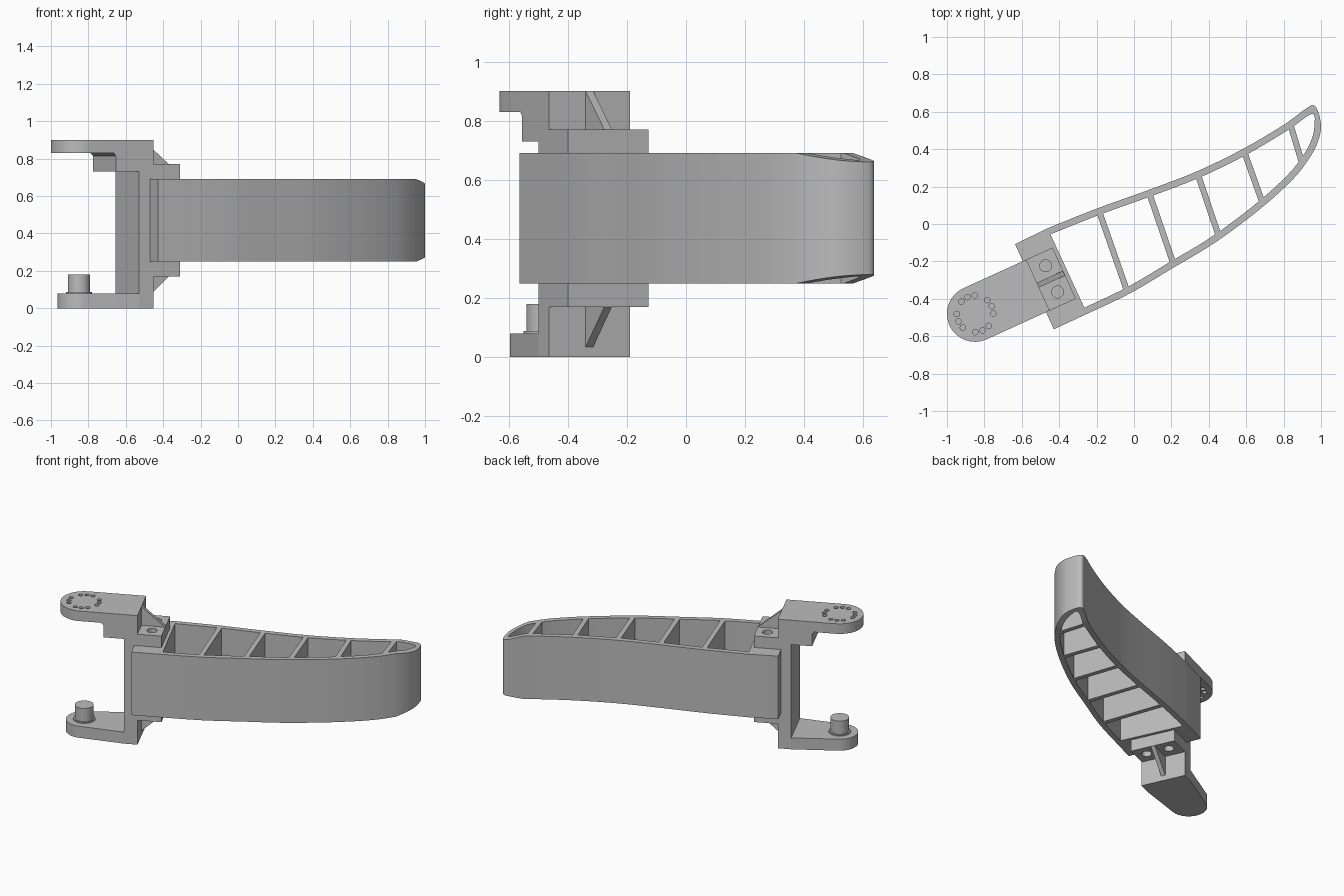
import bpy
import bmesh
from math import cos, sin, pi, radians
from mathutils import Matrix, Vector

cube = bpy.data.objects.get("Cube")
if cube:
    bpy.data.objects.remove(cube)

grey = bpy.data.materials.new("plain grey")
grey.use_nodes = True
colour = (0.5, 0.5, 0.5, 1)
grey.diffuse_color = colour
grey.node_tree.nodes["Principled BSDF"].inputs["Base Color"].default_value = colour

# Bracket frame: origin on the pin axis, x along the arms
FRAME = Matrix.Translation((-0.85, -0.48, 0)) @ Matrix.Rotation(radians(24.5), 4, "Z")
UPRIGHT = Matrix.Rotation(radians(90), 4, "X")
Z0, Z1 = 0.25, 0.69
MID = Z0 + Z1


def add_prism(bm, pts, z0, z1, planes=()):
    """Extrude an outline, optionally trimmed by (point, outward normal) planes."""
    part = bmesh.new()
    part.faces.new([part.verts.new((p[0], p[1], z0)) for p in pts])
    for point, normal in planes:
        bmesh.ops.bisect_plane(part, geom=part.verts[:] + part.edges[:] + part.faces[:],
                               plane_co=point, plane_no=normal, clear_outer=True)
    new = bmesh.ops.extrude_face_region(part, geom=part.faces[:])["geom"]
    verts = [g for g in new if isinstance(g, bmesh.types.BMVert)]
    bmesh.ops.translate(part, verts=verts, vec=(0, 0, z1 - z0))
    bmesh.ops.recalc_face_normals(part, faces=part.faces[:])
    mesh = bpy.data.meshes.new("temporary")
    part.to_mesh(mesh)
    part.free()
    bm.from_mesh(mesh)
    bpy.data.meshes.remove(mesh)


def finish(name, bm, matrix=Matrix(), helper=False):
    bm.transform(matrix)
    bmesh.ops.recalc_face_normals(bm, faces=bm.faces[:])
    mesh = bpy.data.meshes.new(name)
    bm.to_mesh(mesh)
    bm.free()
    mesh.materials.append(grey)
    ob = bpy.data.objects.new(name, mesh)
    bpy.context.collection.objects.link(ob)
    if helper:
        ob.hide_render = True
        ob.hide_viewport = True
    return ob


def prism(name, pts, z0, z1, matrix=Matrix(), helper=False):
    bm = bmesh.new()
    add_prism(bm, pts, z0, z1)
    return finish(name, bm, matrix, helper)


def cut(ob, cutter):
    mod = ob.modifiers.new("cut", "BOOLEAN")
    mod.operation = "DIFFERENCE"
    mod.solver = "EXACT"
    mod.object = cutter


def arc(r, a0, a1, n, cx=0, cy=0):
    angles = [radians(a0 + (a1 - a0) * i / n) for i in range(n + 1)]
    return [(cx + r * cos(a), cy + r * sin(a)) for a in angles]


def circle(r, n, cx=0, cy=0):
    return arc(r, 0, 360, n, cx, cy)[:-1]


def smooth(points, steps=6):
    """Catmull-Rom curve through the points."""
    p = [points[0]] + points + [points[-1]]
    out = []
    for i in range(1, len(p) - 2):
        a, b, c, d = p[i - 1:i + 3]
        for k in range(steps):
            t = k / steps
            out.append(0.5 * (2 * b + (c - a) * t + (2 * a - 5 * b + 4 * c - d) * t ** 2
                              + (3 * b - a - 3 * c + d) * t ** 3))
    return out + [points[-1]]


# Beam outline: along the back edge, round the tip, and along the front edge
path = [Vector(p) for p in (
    (-0.46, -0.022), (-0.2, 0.082), (0.1, 0.19), (0.34, 0.283), (0.58, 0.4), (0.8, 0.53),
    (0.92, 0.617), (0.96, 0.635), (0.985, 0.6), (1.0, 0.52), (0.983, 0.44), (0.94, 0.355),
    (0.85, 0.24), (0.68, 0.085), (0.44, -0.095), (0.2, -0.24), (-0.02, -0.37), (-0.25, -0.48))]
root = [FRAME @ Vector((0.349, v, 0)) for v in (-0.25, 0.25)]
beam = prism("beam", smooth(path) + [r.xy for r in root], Z0, Z1)

# Inner wall line, offset from the outline
inner = []
for i, p in enumerate(path):
    if i in (6, 7):
        continue
    t = (path[min(i + 1, len(path) - 1)] - path[max(i - 1, 0)]).normalized()
    inner.append(p + 0.036 * Vector((t.y, -t.x)))
inner = smooth(inner)

# Cells between the ribs
ribs = [((-0.18, 0.05), (-0.04, -0.35)), ((0.085, 0.155), (0.21, -0.21)),
        ((0.345, 0.255), (0.455, -0.07)), ((0.595, 0.37), (0.69, 0.105)),
        ((0.84, 0.52), (0.9, 0.32))]
walls = []
for a, b in ribs:
    d = Vector((b[0] - a[0], b[1] - a[1], 0)).normalized()
    walls.append((Vector((a[0], a[1], 0)), Vector((-d.y, d.x, 0))))
cells = bmesh.new()
for i in range(len(walls) + 1):
    planes = []
    if i > 0:
        p, n = walls[i - 1]
        planes.append((p + n * 0.016, -n))
    if i < len(walls):
        p, n = walls[i]
        planes.append((p - n * 0.016, n))
    add_prism(cells, inner, Z0 - 0.1, Z1 + 0.1, planes)
cut(beam, finish("cell_cutter", cells, helper=True))

# Sloped tip, above and below
wedge = [(-0.02, 0.6945), (0.3, 0.624), (0.3, 0.8), (-0.02, 0.8)]
tip = Matrix.Translation((0.9, 0.475, 0)) @ Matrix.Rotation(radians(27.7), 4, "Z") @ UPRIGHT
for name, pts in (("upper_tip_cutter", wedge),
                  ("lower_tip_cutter", [(d, MID - z) for d, z in wedge])):
    cut(beam, prism(name, pts, -0.4, 0.4, tip, True))

# Bracket body: post, step under the upper arm, and two tabs gripping the beam
body = prism("bracket_body", [
    (0.284, 0), (0.37, 0), (0.37, 0.17), (0.524, 0.17), (0.524, Z0), (0.349, Z0),
    (0.349, Z1), (0.524, Z1), (0.524, 0.77), (0.37, 0.77), (0.37, 0.9), (0.135, 0.9),
    (0.135, 0.83), (0.15, 0.815), (0.15, 0.73), (0.284, 0.73)], -0.15, 0.15, FRAME @ UPRIGHT)

# Screw holes in the tabs
holes = bmesh.new()
for v in (-0.077, 0.077):
    for z in (0.16, Z1):
        add_prism(holes, circle(0.032, 24, 0.45, v), z, z + 0.09)
cut(body, finish("screw_hole_cutter", holes, FRAME, True))

# Gussets between post and tabs
prism("upper_gusset", [(0.37, 0.9), (0.37, 0.77), (0.522, 0.77)], -0.014, 0.014, FRAME @ UPRIGHT)
prism("lower_gusset", [(0.37, 0.035), (0.522, 0.17), (0.37, 0.17)], -0.014, 0.014, FRAME @ UPRIGHT)

# Upper arm with four groups of three small holes
upper = prism("upper_arm", arc(0.15, 90, 270, 24) + [(0.135, -0.15), (0.135, 0.15)],
              0.83, 0.9, FRAME)
dots = bmesh.new()
for quarter in range(4):
    for step in (-24, 0, 24):
        a = quarter * pi / 2 + radians(step)
        add_prism(dots, circle(0.015, 12, 0.098 * cos(a), 0.098 * sin(a)), 0.8, 0.95)
cut(upper, finish("small_hole_cutter", dots, FRAME, True))

# Tapered lower arm with its pin
lower = prism("lower_arm", arc(0.116, 97, 263, 24) + [(0.284, -0.15), (0.284, 0.15)],
              0, 0.08, FRAME)
collar = prism("pin_collar", circle(0.07, 32), 0.08, 0.088, FRAME)
pin = prism("pin", circle(0.06, 32), 0.08, 0.18, FRAME)

# Smooth shading on curved walls, sharp edges elsewhere
bpy.ops.object.select_all(action="DESELECT")
for ob in (beam, body, upper, lower, collar, pin):
    ob.select_set(True)
bpy.context.view_layer.objects.active = beam
bpy.ops.object.shade_smooth_by_angle(angle=radians(30))
